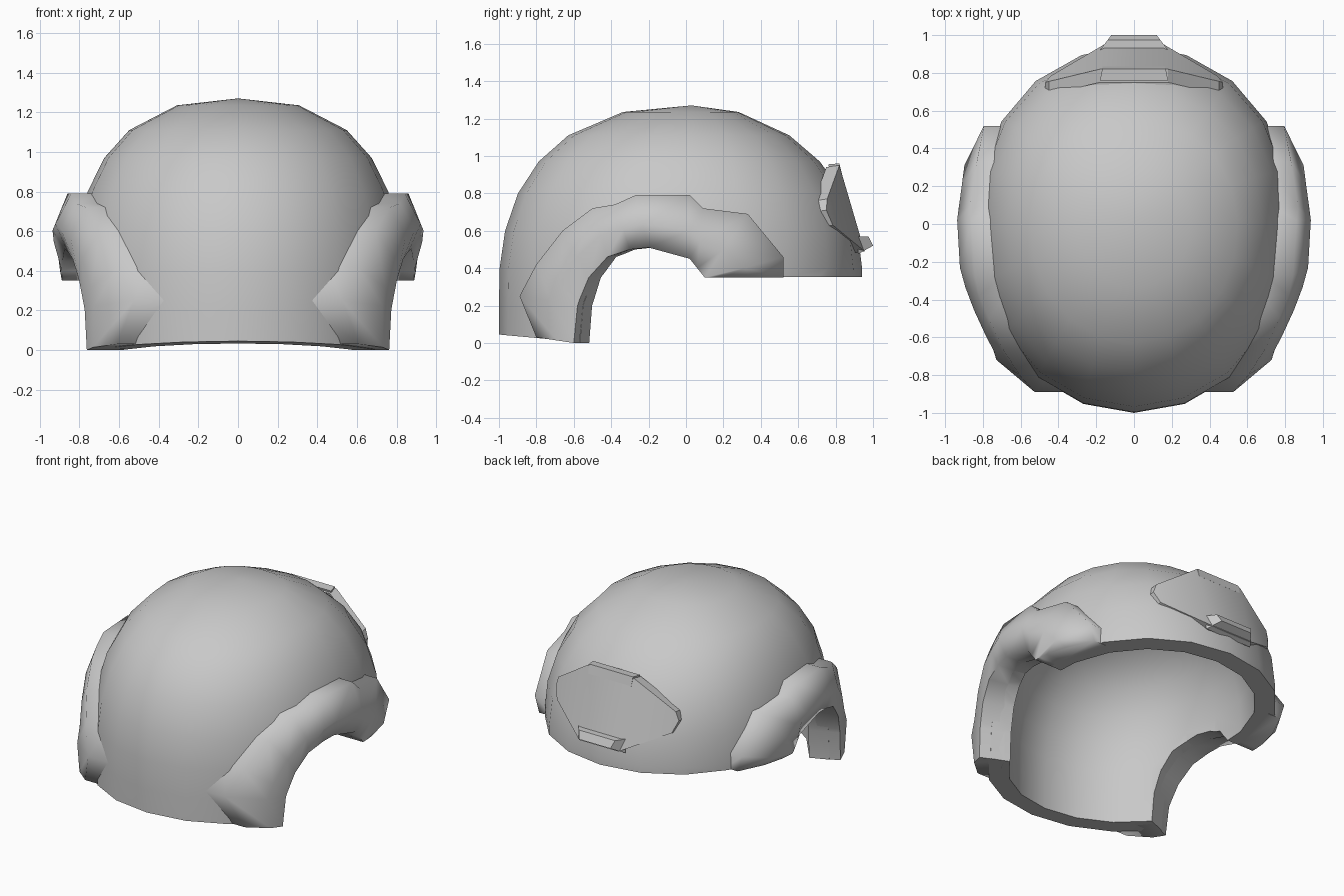
import bpy
import math

cube = bpy.data.objects.get("Cube")
if cube:
    bpy.data.objects.remove(cube)

# One matte grey for the whole helmet
grey = bpy.data.materials.new("matte grey")
grey.use_nodes = True
grey.diffuse_color = (0.58, 0.58, 0.58, 1)
grey.node_tree.nodes["Principled BSDF"].inputs["Base Color"].default_value = (0.58, 0.58, 0.58, 1)

HALF_X, HALF_Y = 0.82, 0.97
BASE_Z, RISE = 0.35, 0.92
SEGMENTS = 20


def select(obj):
    bpy.ops.object.select_all(action="DESELECT")
    obj.select_set(True)
    bpy.context.view_layer.objects.active = obj


def smooth(obj, degrees):
    select(obj)
    bpy.ops.object.shade_smooth_by_angle(angle=math.radians(degrees))


def make(name, verts, faces):
    mesh = bpy.data.meshes.new(name)
    mesh.from_pydata(verts, [], faces)
    mesh.materials.append(grey)
    obj = bpy.data.objects.new(name, mesh)
    bpy.context.collection.objects.link(obj)
    select(obj)
    bpy.ops.object.mode_set(mode="EDIT")
    bpy.ops.mesh.select_all(action="SELECT")
    bpy.ops.mesh.normals_make_consistent(inside=False)
    bpy.ops.object.mode_set(mode="OBJECT")
    return obj


def loft(name, rows, wrap=True):
    """Skin between rows of equal length, capped at both ends."""
    n = len(rows[0])
    faces = []
    for r in range(len(rows) - 1):
        for i in range(n if wrap else n - 1):
            j = (i + 1) % n
            faces.append((r * n + i, r * n + j, (r + 1) * n + j, (r + 1) * n + i))
    faces += [tuple(range(n)), tuple(range((len(rows) - 1) * n, len(rows) * n))]
    return make(name, [p for row in rows for p in row], faces)


def rise(z, off):
    return min(1, max(0, (z - BASE_Z) / (RISE + off)))


def mid_y(z, off):
    """The crown sits slightly ahead of the rim's centre."""
    return -0.03 + 0.06 * rise(z, off)


def ring_scale(z, off, sin_a):
    power = 2.45 - 0.5 * max(0, sin_a)
    return (1 - rise(z, off) ** power) ** (1 / power)


def widen(sin_a):
    """The plan is fuller toward the brow and, a little, the nape."""
    return 1 + (0.1 if sin_a > 0 else 0.06) * abs(sin_a)


def dome_ring(z, off):
    ring = []
    for i in range(SEGMENTS):
        a = math.tau * i / SEGMENTS
        s = ring_scale(z, off, math.sin(a))
        ring.append(((HALF_X + off) * s * math.cos(a) * widen(math.sin(a)),
                     mid_y(z, off) + (HALF_Y + off) * s * math.sin(a), z))
    return ring


def on_side(y, z, off):
    """Point of the dome's side, raised by off."""
    depth = (y - mid_y(z, off)) / (HALF_Y + off)
    s = ring_scale(z, off, depth)
    x = (HALF_X + off) * math.sqrt(max(0, s * s - depth * depth))
    return x * widen(depth / s), y, z


def taper(y, x):
    """The ear arch narrows toward the inside of the wall."""
    f = 0.87 + 0.13 * min(1, max(0, (abs(x) - 0.56) / 0.22))
    return 0.1 + (y - 0.1) * f


# Hollow dome: outer skin, inner skin and the ring joining them
levels = [-0.2, 0.2, 0.4, 0.6, 0.8, 0.97, 1.11, 1.235]
wall = 0.13
outer = [dome_ring(z, 0) for z in levels]
inner = [dome_ring(z if z < 0.3 else BASE_Z + (z - BASE_Z) * (RISE - wall) / RISE, -wall)
         for z in levels]
n = SEGMENTS
verts = [p for row in outer + inner for p in row]
verts += [(0, 0.03, BASE_Z + RISE), (0, 0.03, BASE_Z + RISE - wall)]
count = len(levels)
faces = []
for i in range(n):
    j = (i + 1) % n
    for k in range(2):
        for r in range(k * count, k * count + count - 1):
            faces.append((r * n + i, r * n + j, (r + 1) * n + j, (r + 1) * n + i))
        top = (k * count + count - 1) * n
        faces.append((top + i, top + j, len(verts) - 2 + k))
    faces.append((i, j, count * n + j, count * n + i))
shell = make("helmet_shell", verts, faces)

# Trim the rim and ear arches with a side profile
arch = [(-0.6, 0), (-0.58, 0.2), (-0.52, 0.35), (-0.42, 0.46), (-0.3, 0.5),
        (-0.2, 0.51), (-0.08, 0.49), (0.02, 0.45), (0.1, 0.35)]
sections = []
for x in (-1, -0.78, -0.56, 0.56, 0.78, 1):
    cut = [(-1.2, -0.5), (-1.2, 0.06), (-1, 0.045)]
    cut += [(taper(y, x), z) for y, z in arch] + [(1.2, 0.355), (1.2, -0.5)]
    sections.append([(x, y, z) for y, z in cut])
cutter = loft("rim_cutter", sections)
cutter.hide_render = True
trim = shell.modifiers.new("trim", "BOOLEAN")
trim.operation = "DIFFERENCE"
trim.solver = "EXACT"
trim.object = cutter
select(shell)
bpy.ops.object.modifier_apply(modifier="trim")
bpy.data.objects.remove(cutter)
smooth(shell, 35)

# Raised ear guards: border step, crown, arch edge and arch wall
border = [(0.52, 0.35), (0.52, 0.46), (0.33, 0.69), (0.09, 0.72), (0.02, 0.79), (-0.27, 0.79),
          (-0.38, 0.74), (-0.5, 0.72), (-0.66, 0.6), (-0.8, 0.42), (-0.89, 0.25), (-0.8, 0.03)]
edge = [(0.2, 0.35), (0.14, 0.35), (0.1, 0.35), (0.06, 0.4), (0.02, 0.45), (-0.2, 0.51),
        (-0.3, 0.5), (-0.42, 0.46), (-0.52, 0.35), (-0.57, 0.23), (-0.58, 0.2), (-0.6, 0)]
lift = [0.04, 0.07, 0.07, 0.08, 0.09, 0.09, 0.08, 0.07, 0.06, 0.06, 0.07, 0.06]
for side, sign in (("left", 1), ("right", -1)):
    rows = []
    for (by, bz), (ey, ez), h in zip(border, edge, lift):
        my, mz = by + (ey - by) * 0.55, bz + (ez - bz) * 0.55
        row = [on_side(by, bz, -0.04), on_side(by, bz, h),
               on_side(my, mz, 1.4 * h), on_side(ey, ez, 0.065)]
        x, y, z = on_side(ey, ez, -0.06)
        row.append((x, taper(y, x), z))
        rows.append([(sign * x, y, z) for x, y, z in row])
    smooth(loft(side + "_ear_guard", rows, wrap=False), 75)

# Brow mounting plate: flat middle strip with swept-back wings
half = [(0.18, 0.82, 0.95), (0.45, 0.755, 0.77), (0.47, 0.75, 0.71),
        (0.44, 0.785, 0.63), (0.15, 0.955, 0.49)]
face = half + [(-x, y, z) for x, y, z in reversed(half)]
back = [(x, y - 0.07, z - 0.01) for x, y, z in face]
m = len(face)
faces = [(0, 4, 5, 9), (0, 1, 2, 3, 4), (5, 6, 7, 8, 9), tuple(range(m, 2 * m))]
faces += [(i, (i + 1) % m, m + (i + 1) % m, m + i) for i in range(m)]
smooth(make("brow_plate", face + back, faces), 30)


def lip(name, half_width, inset, profile):
    """Bar from a side profile, narrower toward the front."""
    start = profile[0][0]
    loft(name, [[(s * (half_width - inset * (y - start)), y, z) for y, z in profile]
                for s in (-1, 1)])


lip("plate_top_lip", 0.18, 0.2, [(0.76, 0.955), (0.82, 0.96), (0.835, 0.9), (0.78, 0.88)])
lip("plate_bottom_lip", 0.18, 0.75, [(0.92, 0.57), (0.975, 0.57), (1.0, 0.52), (0.92, 0.475)])
